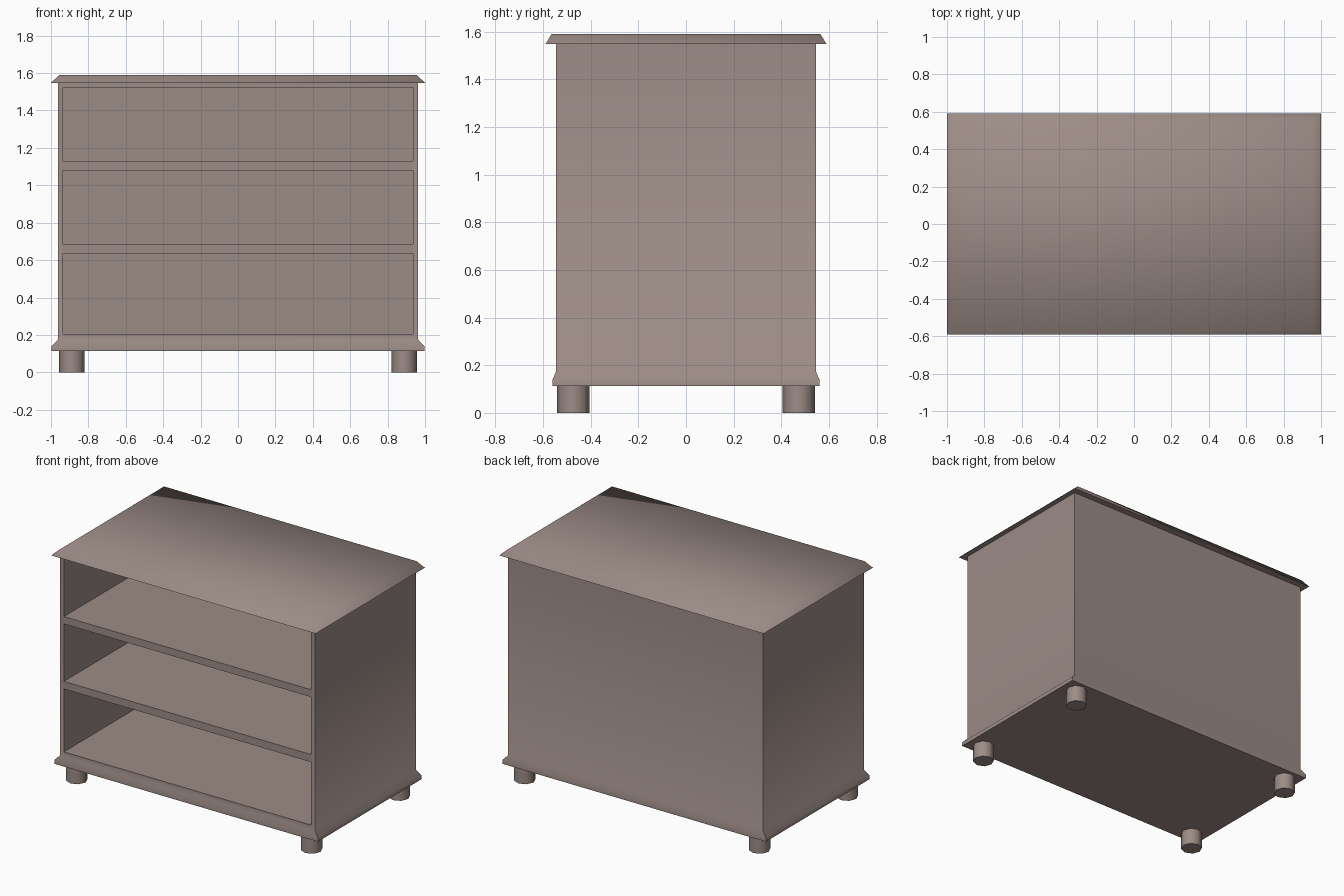
import bpy, bmesh, math

if "Cube" in bpy.data.objects:
    bpy.data.objects.remove(bpy.data.objects["Cube"])

wood = bpy.data.materials.new("taupe wood")
wood.diffuse_color = (0.335, 0.262, 0.240, 1)
wood.use_nodes = True
wood.node_tree.nodes["Principled BSDF"].inputs["Base Color"].default_value = wood.diffuse_color


def finish(bm, name, angle):
    bmesh.ops.recalc_face_normals(bm, faces=bm.faces)
    mesh = bpy.data.meshes.new(name)
    bm.to_mesh(mesh)
    bm.free()
    mesh.materials.append(wood)
    obj = bpy.data.objects.new(name, mesh)
    bpy.context.collection.objects.link(obj)
    bpy.ops.object.select_all(action='DESELECT')
    obj.select_set(True)
    bpy.context.view_layer.objects.active = obj
    bpy.ops.object.shade_smooth_by_angle(angle=math.radians(angle))
    return obj


def stack(rings):
    """Closed solid from rectangular rings (half x, half y, z)."""
    bm = bmesh.new()
    loops = [[bm.verts.new((sx * hx, sy * hy, z))
              for sx, sy in ((-1, -1), (1, -1), (1, 1), (-1, 1))]
             for hx, hy, z in rings]
    for a, b in zip(loops, loops[1:]):
        for i in range(4):
            j = (i + 1) % 4
            bm.faces.new((a[i], a[j], b[j], b[i]))
    bm.faces.new(loops[0][::-1])
    bm.faces.new(loops[-1])
    bm.normal_update()
    return bm


# Cabinet body with a flared skirt at the bottom
W, D, TOP = 0.963, 0.545, 1.55
bm = stack([(0.996, 0.56, 0.113), (0.996, 0.56, 0.14), (W, D, 0.175), (W, D, TOP)])


def cut_front(co, no, limit):
    faces = [f for f in bm.faces if f.normal.y < -0.99
             and f.calc_center_median().z > 0.16
             and abs(f.calc_center_median().x) < limit]
    geom = set(faces)
    for f in faces:
        geom.update(f.edges)
        geom.update(f.verts)
    bmesh.ops.bisect_plane(bm, geom=list(geom), plane_co=co, plane_no=no)
    bm.normal_update()


# Three open drawer bays cut into the front
bays = [(0.205, 0.635), (0.687, 1.08), (1.13, 1.523)]
for x in (-0.935, 0.935):
    cut_front((x, 0, 0), (1, 0, 0), 2)
for bay in bays:
    for z in bay:
        cut_front((0, 0, z), (0, 0, 1), 0.5)
for low, high in bays:
    face = [f for f in bm.faces if f.normal.y < -0.99
            and abs(f.calc_center_median().x) < 0.1
            and f.calc_center_median().y < -0.5
            and abs(f.calc_center_median().z - (low + high) / 2) < 0.05]
    ext = bmesh.ops.extrude_face_region(bm, geom=face)
    verts = [v for v in ext["geom"] if isinstance(v, bmesh.types.BMVert)]
    bmesh.ops.translate(bm, verts=verts, vec=(0, 2 * D - 0.03, 0))
    bmesh.ops.delete(bm, geom=[f for f in face if f.is_valid], context='FACES_ONLY')
    bm.normal_update()
finish(bm, "cabinet_body", 60)

# Bevelled top board
finish(stack([(1.0, 0.59, 1.548), (0.955, 0.565, 1.59)]), "top_board", 72)

# Four eight-sided feet
for sx in (-1, 1):
    for sy in (-1, 1):
        bm = bmesh.new()
        bmesh.ops.create_cone(bm, cap_ends=True, segments=8, radius1=0.068,
                              radius2=0.068, depth=0.115)
        bmesh.ops.translate(bm, verts=bm.verts, vec=(sx * 0.888, sy * 0.473, 0.0575))
        finish(bm, f"{'front' if sy < 0 else 'back'}_{'left' if sx < 0 else 'right'}_foot", 60)
